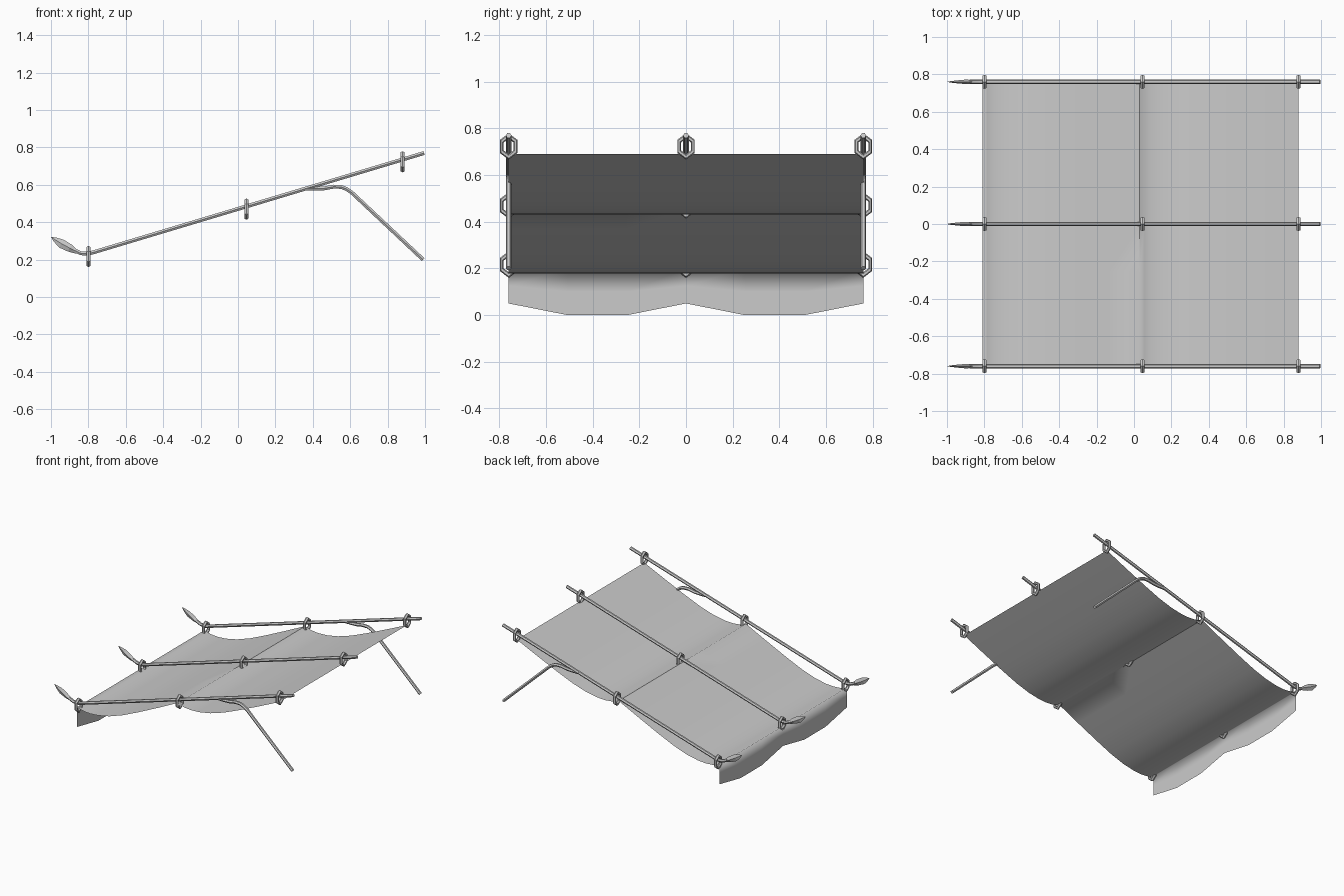
import bpy, bmesh, math
from mathutils import Vector

cube = bpy.data.objects.get("Cube")
if cube:
    bpy.data.objects.remove(cube, do_unlink=True)

grey = bpy.data.materials.new("plain_grey")
grey.use_nodes = True
grey.diffuse_color = (0.6, 0.6, 0.6, 1)
grey.node_tree.nodes["Principled BSDF"].inputs["Base Color"].default_value = (0.6, 0.6, 0.6, 1)

ROWS = {"front": -0.76, "middle": 0.0, "back": 0.76}
HANG = 0.81          # x of the hanging edge is -HANG


def link(name, data):
    ob = bpy.data.objects.new(name, data)
    bpy.context.collection.objects.link(ob)
    data.materials.append(grey)
    return ob


def finish(name, bm):
    me = bpy.data.meshes.new(name)
    bm.to_mesh(me)
    bm.free()
    return link(name, me)


def tube(name, points, y, radius):
    """Six-sided bar along x, z points."""
    cu = bpy.data.curves.new(name, "CURVE")
    cu.dimensions = "3D"
    cu.bevel_depth = radius
    cu.bevel_resolution = 1
    cu.use_fill_caps = True
    sp = cu.splines.new("POLY")
    sp.points.add(len(points) - 1)
    for p, (x, z) in zip(sp.points, points):
        p.co = (x, y, z, 1)
    ob = link(name, cu)
    bpy.ops.object.select_all(action="DESELECT")
    ob.select_set(True)
    bpy.context.view_layer.objects.active = ob
    bpy.ops.object.convert(target="MESH")
    bpy.ops.object.shade_smooth_by_angle(angle=math.radians(35))


def leaf(name, y):
    """Pointed blade with a diamond cross-section."""
    bm = bmesh.new()
    across = Vector((0.5, 0, 0.87))
    rings = []
    for x, z, wide, thick in ((-0.86, 0.24, 0.01, 0.01), (-0.9, 0.262, 0.021, 0.012),
                              (-0.945, 0.286, 0.024, 0.008), (-0.98, 0.308, 0.012, 0.004)):
        c, side = Vector((x, y, z)), Vector((0, thick, 0))
        rings.append([bm.verts.new(p) for p in
                      (c + across * wide, c + side, c - across * wide, c - side)])
    tip = bm.verts.new((-1, y, 0.322))
    for i in range(4):
        j = (i + 1) % 4
        for a, b in zip(rings, rings[1:]):
            bm.faces.new((a[i], a[j], b[j], b[i]))
        bm.faces.new((rings[-1][i], rings[-1][j], tip))
    bm.faces.new(rings[0])
    bmesh.ops.recalc_face_normals(bm, faces=bm.faces)
    finish(name, bm)


def ring(name, x, y, z):
    """Hexagonal link, upright across the bar."""
    bm = bmesh.new()
    loops = []
    for i in range(6):
        a = math.tau * i / 6
        loop = []
        for k in range(6):
            b = math.tau * k / 6
            r = 0.034 + 0.009 * math.cos(b)
            loop.append(bm.verts.new((x + 0.012 * math.sin(b), y + r * math.sin(a),
                                      z + 1.32 * r * math.cos(a))))
        loops.append(loop)
    for i in range(6):
        p, q = loops[i], loops[(i + 1) % 6]
        for k in range(6):
            m = (k + 1) % 6
            bm.faces.new((p[k], p[m], q[m], q[k]))
    bmesh.ops.recalc_face_normals(bm, faces=bm.faces)
    finish(name, bm)


# Bars, leaf tips and rings for the three rows
bar = [(0.995, 0.77), (-0.76, 0.243), (-0.8, 0.232), (-0.84, 0.234), (-0.88, 0.252)]
for row, y in ROWS.items():
    tube(row + "_bar", bar, y, 0.012)
    leaf(row + "_leaf_tip", y)
    for part, x, z in (("lower", -0.8, 0.217), ("centre", 0.045, 0.47), ("upper", 0.88, 0.723)):
        ring(f"{row}_{part}_ring", x, y, z)

# Bent struts under the outer bars
strut = [(0.36, 0.58), (0.41, 0.579), (0.46, 0.581), (0.51, 0.59), (0.55, 0.589),
         (0.58, 0.578), (0.61, 0.557), (0.99, 0.2)]
for row in ("front", "back"):
    tube(row + "_strut", strut, ROWS[row], 0.012)

# Sagging cloth: two slumped panels and a scalloped hanging edge
sag = [(0, 0), (0.03, 0.019), (0.07, 0.036), (0.13, 0.055), (0.21, 0.071), (0.32, 0.08),
       (0.45, 0.076), (0.6, 0.059), (0.8, 0.031), (1, 0)]


def panel(x0, z0, x1, z1):
    return [(x0 + (x1 - x0) * t, z0 + (z1 - z0) * t - d) for t, d in sag]


lower = panel(-HANG, 0.2, 0.03, 0.455)
upper = panel(0.03, 0.455, 0.88, 0.69)
profile = lower + upper[1:]
hem = [0.05, 0, 0, 0.05, 0, 0, 0.05]
bm = bmesh.new()
columns = []
for i, h in enumerate(hem):
    y = -0.76 + 1.52 * i / 6
    path = [(-HANG, h), (-HANG, (h + 0.2) / 2)] + profile
    columns.append([bm.verts.new((x, y, z)) for x, z in path])
for a, b in zip(columns, columns[1:]):
    for k in range(len(a) - 1):
        f = bm.faces.new((a[k], a[k + 1], b[k + 1], b[k]))
        f.smooth = True
# Crease where the panels meet
bm.normal_update()
for f in bm.faces:
    if f.normal.z < -0.01 or f.normal.x > 0.9:
        f.normal_flip()
for e in bm.edges:
    if all(abs(v.co.x - 0.03) < 0.001 and v.co.y > -0.3 for v in e.verts):
        e.smooth = False
finish("cloth", bm)
